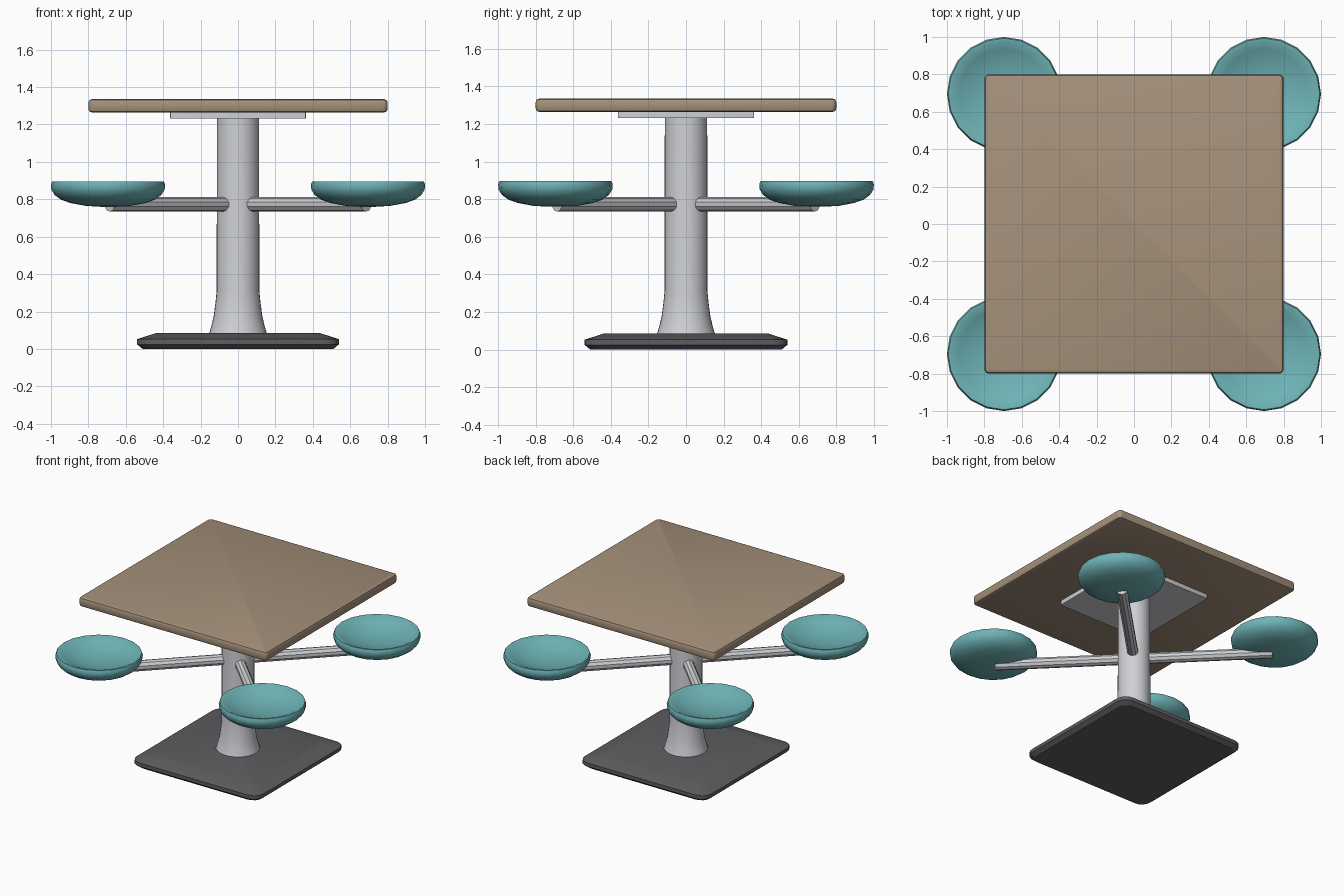
import bpy, bmesh, math
from mathutils import Matrix, Vector

cube = bpy.data.objects.get("Cube")
if cube:
    bpy.data.objects.remove(cube, do_unlink=True)


def material(name, rgb):
    linear = [(c / 255) ** 2.2 for c in rgb] + [1]
    m = bpy.data.materials.new(name)
    m.use_nodes = True
    m.diffuse_color = linear
    m.node_tree.nodes["Principled BSDF"].inputs["Base Color"].default_value = linear
    return m


WOOD = material("tan laminate", (164, 144, 122))
STEEL = material("light steel", (206, 207, 212))
DARK = material("dark iron", (94, 94, 97))
TEAL = material("teal plastic", (110, 178, 181))


def finish(bm, name, mat, angle=30):
    bmesh.ops.recalc_face_normals(bm, faces=bm.faces)
    mesh = bpy.data.meshes.new(name)
    bm.to_mesh(mesh)
    bm.free()
    mesh.materials.append(mat)
    obj = bpy.data.objects.new(name, mesh)
    bpy.context.collection.objects.link(obj)
    bpy.ops.object.select_all(action="DESELECT")
    obj.select_set(True)
    bpy.context.view_layer.objects.active = obj
    bpy.ops.object.shade_smooth_by_angle(angle=math.radians(angle))
    return obj


def loft(rings, name, mat, angle=30):
    """Bridge equal-sized rings of points and cap both ends."""
    bm = bmesh.new()
    loops = [[bm.verts.new(p) for p in ring] for ring in rings]
    n = len(loops[0])
    for a, b in zip(loops, loops[1:]):
        for i in range(n):
            j = (i + 1) % n
            bm.faces.new((a[i], a[j], b[j], b[i]))
    bm.faces.new(loops[0])
    bm.faces.new(loops[-1])
    return finish(bm, name, mat, angle)


def circle(r, z, n, x=0, y=0):
    return [(x + r * math.cos(math.tau * i / n), y + r * math.sin(math.tau * i / n), z)
            for i in range(n)]


def rounded_square(half, radius, z, steps=4):
    points = []
    for q in range(4):
        corner = math.pi / 4 + q * math.pi / 2
        c = (half - radius) * math.sqrt(2)
        for s in range(steps + 1):
            a = q * math.pi / 2 + s / steps * math.pi / 2
            points.append((c * math.cos(corner) + radius * math.cos(a),
                           c * math.sin(corner) + radius * math.sin(a), z))
    return points


# Foot plate with sloped upper edge
loft([rounded_square(h, r, z) for h, r, z in
      ((.51, .07, 0), (.54, .08, .025), (.54, .08, .052), (.435, .05, .086))],
     "base_plate", DARK)

# Flared central column
loft([circle(r, z, 32) for r, z in
      ((.155, .08), (.143, .12), (.13, .175), (.12, .25), (.114, .31), (.113, 1.235))],
     "column", STEEL)

# Mounting plate and table top with eased edges
loft([rounded_square(.363, .006, z) for z in (1.232, 1.268)], "mounting_plate", STEEL)
loft([rounded_square(h, r, z) for h, r, z in
      ((.782, .012, 1.265), (.795, .022, 1.27), (.80, .026, 1.284),
       (.80, .026, 1.317), (.795, .022, 1.33), (.782, .012, 1.335))],
     "table_top", WOOD)

# Dished seat profile: underside, rim, then hollow
SEAT = ((.04, .76), (.12, .765), (.20, .78), (.25, .797), (.285, .823), (.303, .852),
        (.305, .88), (.298, .896), (.285, .896), (.24, .874), (.18, .852),
        (.11, .836), (.04, .83))

# Four diagonal arms, each with a seat
for sx, side in ((1, "left"), (-1, "right")):
    for sy, end in ((-1, "front"), (1, "back")):
        loft([circle(r, z, 20, sx * .695, sy * .695) for r, z in SEAT],
             f"seat_{end}_{side}", TEAL, 40)
        bm = bmesh.new()
        direction = Vector((sx, sy, 0)).normalized()
        turn = direction.to_track_quat("Z", "Y").to_matrix().to_4x4()
        bmesh.ops.create_cone(bm, cap_ends=True, segments=10, radius1=.039, radius2=.039,
                              depth=.93,
                              matrix=Matrix.Translation(direction * .505 + Vector((0, 0, .773))) @ turn)
        finish(bm, f"arm_{end}_{side}", STEEL)
